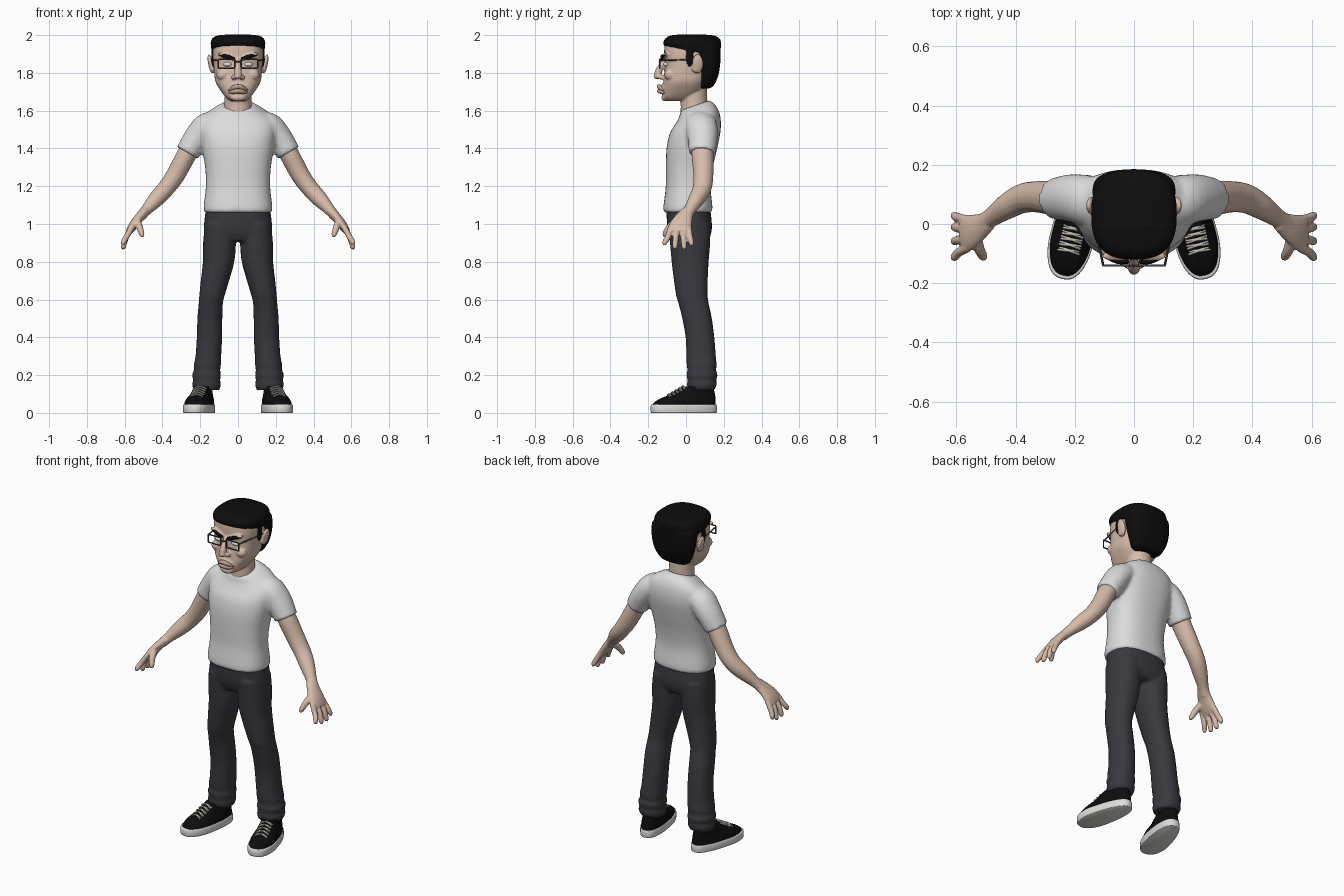
import bpy, bmesh, math
from mathutils import Vector, Matrix


def material(name, col):
    m = bpy.data.materials.new(name)
    m.diffuse_color = (*col, 1)
    return m


SKIN = material("skin", (0.68, 0.50, 0.40))
LIP = material("lip", (0.52, 0.36, 0.30))
SHIRT = material("shirt_white", (0.72, 0.72, 0.72))
JEANS = material("dark_denim", (0.042, 0.04, 0.05))
BLACK = material("black", (0.004, 0.004, 0.004))
WHITE = material("rubber_white", (0.72, 0.72, 0.70))
LACE = material("lace_cream", (0.55, 0.52, 0.45))
FRAME = material("frame_grey", (0.06, 0.055, 0.05))


def smooth_rows(rows, k=4):
    """Catmull-Rom interpolation between rows of numbers."""
    out, last = [], len(rows) - 1
    for i in range(last):
        p0, p1, p2, p3 = (rows[max(0, min(last, i + d))] for d in (-1, 0, 1, 2))
        for j in range(k):
            t = j / k
            out.append([0.5 * (2 * b + (c - a) * t + (2 * a - 5 * b + 4 * c - d) * t * t
                               + (3 * b - a - 3 * c + d) * t ** 3)
                        for a, b, c, d in zip(p0, p1, p2, p3)])
    return out + [list(rows[-1])]


def skin_loops(bm, loops):
    rings = [[bm.verts.new(p) for p in loop] for loop in loops]
    n = len(rings[0])
    for a, b in zip(rings, rings[1:]):
        for i in range(n):
            bm.faces.new((a[i], a[(i + 1) % n], b[(i + 1) % n], b[i]))
    bm.faces.new(rings[0][::-1])
    bm.faces.new(rings[-1])


def circle(n, e):
    for i in range(n):
        a = 2 * math.pi * i / n
        c, s = math.cos(a), math.sin(a)
        yield math.copysign(abs(c) ** (2 / e), c), math.copysign(abs(s) ** (2 / e), s)


def loft(bm, rows, e=2.4, n=40, k=4):
    """Stacked sections: z, centre x, half width, front y, back y, tilt."""
    loops = []
    for z, x, w, yf, yb, tilt in smooth_rows(rows, k):
        h = (yb - yf) / 2
        loops.append([(x + w * c, (yf + yb) / 2 + h * s, z + tilt * h * s) for c, s in circle(n, e)])
    skin_loops(bm, loops)


def tube(bm, pts, ref=(0, 1, 0), n=16, k=4):
    """Sections along a path: x, y, z, radius across ref, radius along ref."""
    rows = smooth_rows(pts, k)
    loops = []
    for i, r in enumerate(rows):
        d = Vector(rows[min(i + 1, len(rows) - 1)][:3]) - Vector(rows[max(i - 1, 0)][:3])
        d.normalize()
        v = Vector(ref) - d * d.dot(Vector(ref))
        v.normalize()
        u = d.cross(v)
        loops.append([Vector(r[:3]) + u * r[3] * c + v * r[4] * s for c, s in circle(n, 2)])
    skin_loops(bm, loops)


def blob(bm, c, r, rot=0, axis='Y'):
    m = Matrix.Translation(c) @ Matrix.Rotation(rot, 4, axis) @ Matrix.Diagonal((*r, 1))
    bmesh.ops.create_uvsphere(bm, u_segments=20, v_segments=12, radius=1, matrix=m)


def finish(bm, name, mats, voxel=0, relax=3, rule=None, place=None):
    """Make the object; a voxel size fuses its pieces into one soft skin."""
    bmesh.ops.recalc_face_normals(bm, faces=bm.faces)
    if rule:
        for f in bm.faces:
            f.material_index = rule(f.calc_center_median())
    if place:
        bm.transform(place)
        if place.determinant() < 0:
            bmesh.ops.reverse_faces(bm, faces=bm.faces)
    me = bpy.data.meshes.new(name)
    bm.to_mesh(me)
    bm.free()
    ob = bpy.data.objects.new(name, me)
    bpy.context.collection.objects.link(ob)
    if voxel:
        r = ob.modifiers.new("fuse", 'REMESH')
        r.mode, r.voxel_size = 'VOXEL', voxel
        s = ob.modifiers.new("relax", 'SMOOTH')
        s.factor, s.iterations = 0.5, relax
        dg = bpy.context.evaluated_depsgraph_get()
        me = bpy.data.meshes.new_from_object(ob.evaluated_get(dg))
        ob.modifiers.clear()
        ob.data = me
    me.materials.clear()
    for m in mats:
        me.materials.append(m)
    for p in me.polygons:
        p.use_smooth = True
    if not voxel:
        me.set_sharp_from_angle(angle=math.radians(45))
    return ob


SIDES = (("right", -1), ("left", 1))

# Head, neck, nose, brow ridge, cheeks and ears
bm = bmesh.new()
loft(bm, [(1.652, 0, .04, -.10, .00, 0), (1.668, 0, .062, -.122, .04, 0), (1.70, 0, .088, -.125, .08, 0),
          (1.75, 0, .118, -.12, .11, 0), (1.80, 0, .126, -.115, .13, 0), (1.85, 0, .13, -.112, .15, 0),
          (1.90, 0, .133, -.116, .16, 0), (1.95, 0, .13, -.112, .165, 0), (1.975, 0, .12, -.10, .155, 0)], 2.7)
loft(bm, [(1.55, 0, .085, -.03, .13, 0), (1.62, 0, .072, -.028, .115, 0), (1.75, 0, .07, -.03, .11, 0)], 2)
tube(bm, [(0, -.10, 1.885, .014, .014), (0, -.13, 1.84, .015, .015), (0, -.147, 1.80, .02, .02),
          (0, -.145, 1.775, .018, .016)])
blob(bm, (0, -.152, 1.783), (.02, .02, .018))
blob(bm, (0, -.112, 1.67), (.04, .018, .02))
blob(bm, (0, -.11, 1.715), (.055, .025, .035))
for _, s in SIDES:
    blob(bm, (s * .022, -.13, 1.777), (.014, .02, .013))
    blob(bm, (s * .055, -.108, 1.888), (.055, .018, .014), s * -.25)
    blob(bm, (s * .08, -.085, 1.79), (.035, .03, .03))
    blob(bm, (s * .144, .062, 1.848), (.014, .03, .052), s * .2)
    blob(bm, (s * .138, .05, 1.83), (.014, .02, .03))
finish(bm, "head", [SKIN], .005)

# Lips, turned down at the corners
bm = bmesh.new()
for z, drop, y in ((1.728, .022, -.143), (1.704, .010, -.141)):
    tube(bm, [(-.052, -.115, z - drop, .003, .003), (-.025, y + .006, z - drop * .3, .012, .011),
              (0, y, z, .012, .012), (.025, y + .006, z - drop * .3, .012, .011),
              (.052, -.115, z - drop, .003, .003)])
finish(bm, "lips", [LIP])

# Eyes, with dark pupils facing forward
bm = bmesh.new()
for _, s in SIDES:
    blob(bm, (s * .056, -.105, 1.845), (.024, .016, .012))
finish(bm, "eyes", [WHITE, BLACK], rule=lambda c: int(c.y < -.116))

# Eyebrows
bm = bmesh.new()
for _, s in SIDES:
    tube(bm, [(s * .018, -.128, 1.872, .008, .006), (s * .055, -.128, 1.886, .011, .007),
              (s * .10, -.11, 1.896, .005, .005)])
finish(bm, "eyebrows", [BLACK])

# Hair: flat crown, tapered back and sideburns
bm = bmesh.new()
loft(bm, [(1.915, 0, .139, -.118, .178, -.2), (1.945, 0, .144, -.121, .184, -.1), (1.97, 0, .143, -.118, .184, 0),
          (1.99, 0, .127, -.10, .168, 0), (2.0, 0, .095, -.07, .135, 0), (2.003, 0, .04, -.02, .08, 0)], 2.6)
loft(bm, [(1.718, 0, .07, .07, .125, 0), (1.735, 0, .095, .06, .148, 0), (1.79, 0, .122, .06, .172, 0),
          (1.86, 0, .138, .05, .182, 0), (1.94, 0, .14, .03, .184, 0)], 2.6)
for _, s in SIDES:
    blob(bm, (s * .131, .02, 1.885), (.011, .022, .055))
finish(bm, "hair", [BLACK], .007, 2)

# Glasses: two rectangular rims, bridge and temples
bm = bmesh.new()


def bar(bm, a, b, r=.004):
    ref = (0, 1, 0) if abs(a[1] - b[1]) < .05 else (0, 0, 1)
    tube(bm, [(*a, r, r), (*b, r, r)], ref, 8, 1)


for _, s in SIDES:
    y, x0, x1, z0, z1 = -.14, s * .018, s * .104, 1.824, 1.872
    corners = [(x0, y, z0), (x1, y, z0), (x1, y, z1), (x0, y, z1)]
    for i in range(4):
        bar(bm, corners[i], corners[(i + 1) % 4])
    bar(bm, (x1, y, 1.865), (s * .142, .05, 1.872))
bar(bm, (-.02, -.142, 1.858), (.02, -.142, 1.858))
finish(bm, "glasses", [FRAME])

# Shirt: torso and sleeves fused together
bm = bmesh.new()
loft(bm, [(1.06, 0, .178, -.118, .135, 0), (1.09, 0, .182, -.12, .14, 0), (1.2, 0, .17, -.107, .13, 0),
          (1.3, 0, .174, -.106, .142, 0), (1.4, 0, .19, -.103, .165, 0), (1.49, 0, .2, -.086, .184, .08),
          (1.555, 0, .19, -.055, .18, .2), (1.598, 0, .145, -.035, .158, .3),
          (1.628, 0, .09, -.03, .125, .35)], 2.4, 48)
for _, s in SIDES:
    tube(bm, [(s * .09, .07, 1.53, .06, .08), (s * .16, .08, 1.52, .072, .085),
              (s * .215, .088, 1.46, .07, .08), (s * .268, .085, 1.375, .064, .07)], n=24)
finish(bm, "shirt", [SHIRT], .011, 4)

# Arms with palms, four fingers and a thumb
for side, s in SIDES:
    bm = bmesh.new()
    tube(bm, [(s * .20, .09, 1.48, .05, .055), (s * .265, .087, 1.38, .052, .058), (s * .33, .092, 1.26, .05, .053),
              (s * .38, .085, 1.19, .046, .05), (s * .43, .058, 1.135, .043, .043),
              (s * .485, .02, 1.075, .03, .032), (s * .515, -.002, 1.04, .027, .036)])
    tube(bm, [(s * .49, .01, 1.07, .026, .032), (s * .53, -.015, 1.025, .025, .05),
              (s * .56, -.03, .985, .023, .062), (s * .58, -.035, .955, .016, .056)])
    for y, tip, z in ((.014, .028, .885), (-.017, -.010, .866), (-.05, -.058, .868), (-.08, -.112, .888)):
        tube(bm, [(s * .56, y, .985, .015, .015), (s * .592, (y + tip) / 2, .93, .0155, .0155),
                  (s * .606, tip, z + .016, .014, .014), (s * .606, tip, z, .009, .009)], n=12)
    tube(bm, [(s * .535, -.04, 1.02, .02, .022), (s * .522, -.085, .985, .018, .019),
              (s * .51, -.108, .95, .015, .016), (s * .505, -.115, .932, .009, .009)], n=12)
    finish(bm, side + "_arm", [SKIN], .005)

# Jeans: hips and legs fused, with bunched cuffs
bm = bmesh.new()
loft(bm, [(.91, 0, .165, -.07, .115, 0), (.95, 0, .181, -.09, .133, 0), (1.0, 0, .18, -.10, .137, 0),
          (1.085, 0, .17, -.105, .128, 0)])
for _, s in SIDES:
    rows = [(1.0, .095, .08, -.095, .13), (.9, .098, .087, -.085, .128), (.8, .103, .083, -.076, .12),
            (.7, .122, .075, -.064, .115), (.62, .138, .067, -.052, .115), (.58, .144, .064, -.04, .12),
            (.5, .149, .066, -.02, .137), (.4, .151, .067, -.002, .15), (.3, .157, .068, .002, .158),
            (.25, .163, .072, .004, .162), (.225, .164, .069, .008, .159), (.2, .167, .077, .002, .168),
            (.175, .166, .071, .008, .16), (.15, .167, .076, .005, .163), (.12, .166, .069, .012, .15)]
    loft(bm, [(z, s * x, w, a, b, 0) for z, x, w, a, b in rows], 2.2)
finish(bm, "jeans", [JEANS], .010, 3)

# Shoes: sole, two-tone upper and laces, toes turned outwards
for side, s in SIDES:
    place = Matrix.Diagonal((s, 1, 1, 1)) @ Matrix.Translation((.199, 0, 0)) @ Matrix.Rotation(math.radians(13), 4, 'Z')

    def footprint(bm):
        # narrower heel than toe
        for v in bm.verts:
            v.co.x *= 1 - .16 * max(0, min(1, (v.co.y + .08) / .2))

    bm = bmesh.new()
    loft(bm, [(0, 0, .074, -.186, .163, 0), (.006, 0, .077, -.19, .166, 0), (.038, 0, .077, -.19, .166, 0),
              (.044, 0, .073, -.185, .162, 0)], 2.5, 48, 2)
    footprint(bm)
    finish(bm, side + "_shoe_sole", [WHITE], place=place)
    bm = bmesh.new()
    loft(bm, [(.035, 0, .072, -.18, .16, 0), (.055, 0, .071, -.172, .16, 0), (.075, 0, .066, -.14, .159, 0),
              (.095, 0, .058, -.09, .157, 0), (.115, 0, .053, -.055, .153, 0),
              (.14, 0, .048, -.015, .145, 0)], 2.4, 64, 5)
    footprint(bm)
    finish(bm, side + "_shoe_upper", [BLACK, WHITE], rule=lambda c: int(c.y < -.095), place=place)
    bm = bmesh.new()
    for i in range(5):
        y, z = -.092 + i * .019, .098 + i * .0105
        for t in (-1, 1):
            tube(bm, [(-.036, y + t * .005, z - .014, .004, .004), (0, y, z + .002, .005, .005),
                      (.036, y - t * .005, z - .014, .004, .004)], n=8, k=3)
    finish(bm, side + "_shoe_laces", [LACE], place=place)
